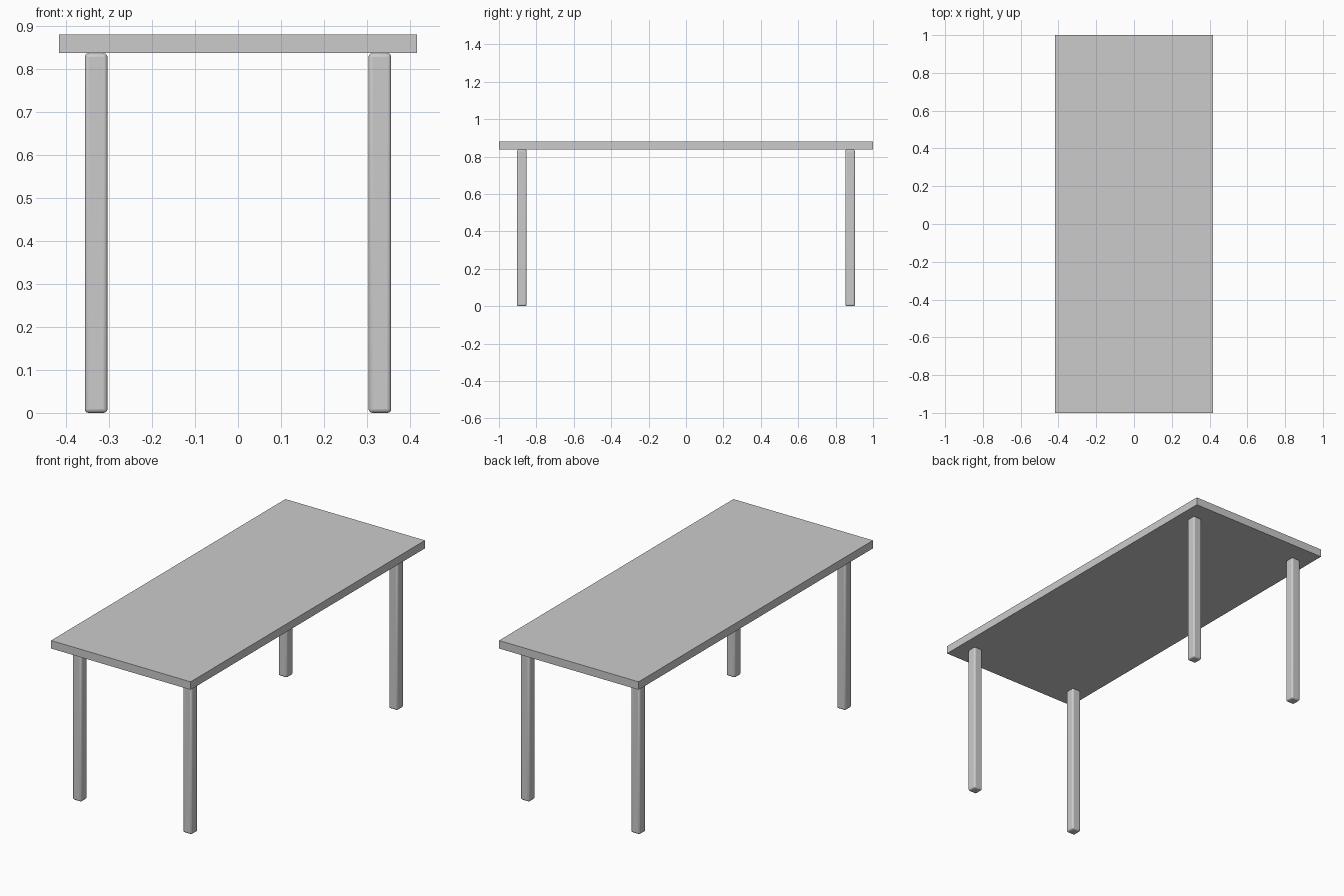
import bpy

if "Cube" in bpy.data.objects:
    bpy.data.objects.remove(bpy.data.objects["Cube"])

TOP_Z, UNDER_Z = 0.88, 0.837
LEG_W = 0.053


def box(name, size, centre):
    bpy.ops.mesh.primitive_cube_add(size=1, location=centre)
    ob = bpy.context.object
    ob.name = name
    ob.scale = size
    bpy.ops.object.transform_apply(location=False, rotation=False, scale=True)
    return ob


# Flat, sharp-edged slab
box("table_top", (0.834, 2.0, TOP_Z - UNDER_Z), (0, 0, (TOP_Z + UNDER_Z) / 2))

# Four square legs with rounded edges
for y, end in ((-0.878, "front"), (0.878, "back")):
    for x, side in ((-0.33, "left"), (0.33, "right")):
        leg = box(f"{end}_{side}_leg", (LEG_W, LEG_W, UNDER_Z), (x, y, UNDER_Z / 2))
        bevel = leg.modifiers.new("rounded_edges", 'BEVEL')
        bevel.width = 0.009
        bevel.segments = 3
        bpy.ops.object.shade_smooth_by_angle()
